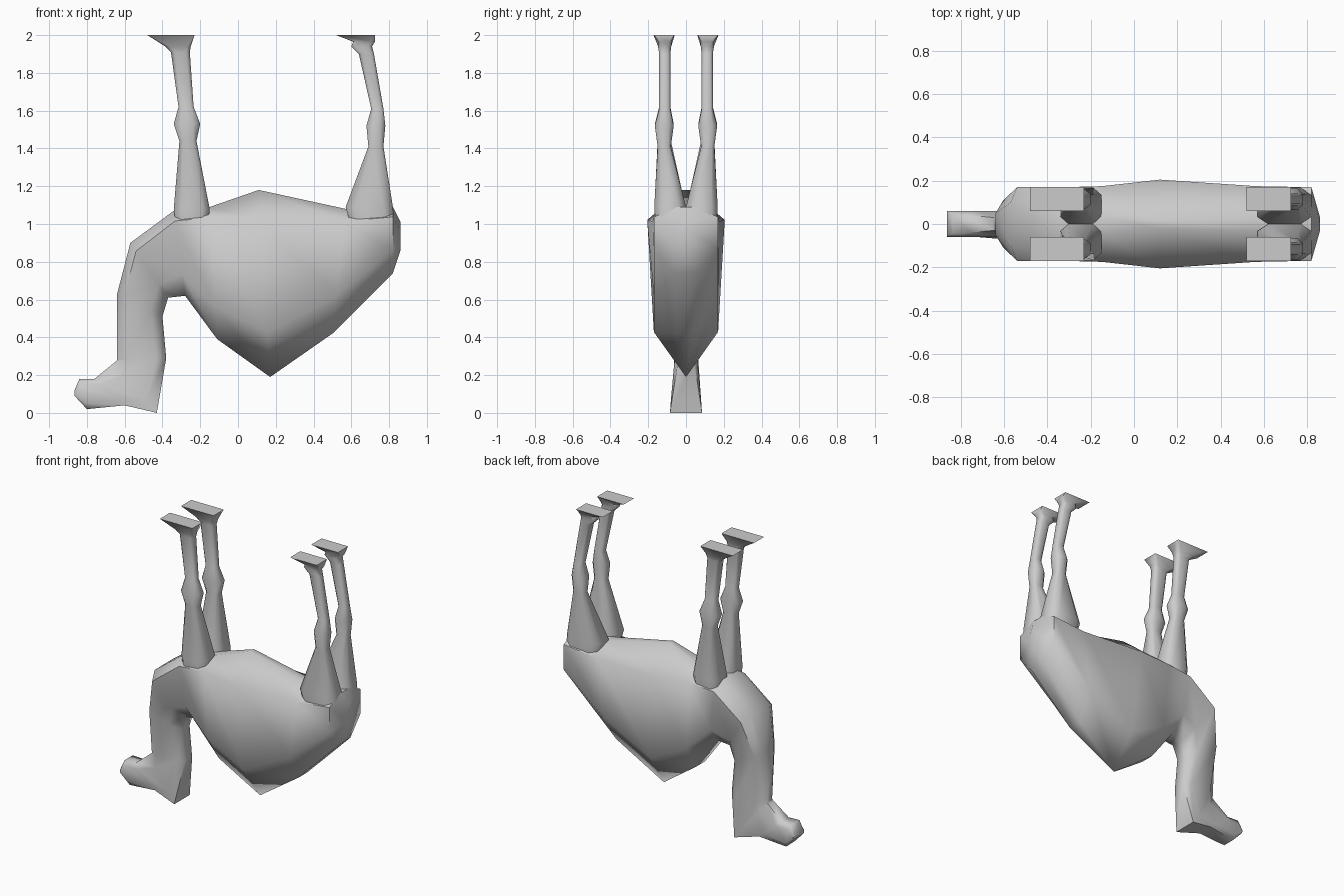
import bpy, bmesh, math

cube = bpy.data.objects.get("Cube")
if cube:
    bpy.data.objects.remove(cube, do_unlink=True)

grey = bpy.data.materials.new("plain grey")
grey.use_nodes = True
colour = (0.6, 0.6, 0.6, 1)
grey.diffuse_color = colour
grey.node_tree.nodes["Principled BSDF"].inputs["Base Color"].default_value = colour


def loft(name, rings, angle):
    """Skin closed rings of equal length and cap both ends."""
    bm = bmesh.new()
    loops = [[bm.verts.new(p) for p in ring] for ring in rings]
    n = len(loops[0])
    for a, b in zip(loops, loops[1:]):
        for i in range(n):
            j = (i + 1) % n
            bm.faces.new((a[i], a[j], b[j], b[i]))
    bm.faces.new(loops[0])
    bm.faces.new(loops[-1])
    bmesh.ops.remove_doubles(bm, verts=bm.verts, dist=0.001)
    bmesh.ops.recalc_face_normals(bm, faces=bm.faces)
    mesh = bpy.data.meshes.new(name)
    bm.to_mesh(mesh)
    bm.free()
    mesh.materials.append(grey)
    ob = bpy.data.objects.new(name, mesh)
    bpy.context.collection.objects.link(ob)
    bpy.ops.object.select_all(action="DESELECT")
    ob.select_set(True)
    bpy.context.view_layer.objects.active = ob
    bpy.ops.object.shade_smooth_by_angle(angle=math.radians(angle))
    return ob


def body_ring(a, b, wa, f1, w1, f2, w2, wb):
    """Symmetric section from outline point a to b, half widths at four levels."""
    half = [(a[0] + (b[0] - a[0]) * f, w, a[1] + (b[1] - a[1]) * f)
            for f, w in ((0, wa), (f1, w1), (f2, w2), (1, wb))]
    return half + [(x, -y, z) for x, y, z in reversed(half)]


def leg_ring(z, x0, x1, y0, y1, c):
    """Box section with corners cut by fraction c."""
    cx, cy, rx, ry = (x0 + x1) / 2, (y0 + y1) / 2, (x1 - x0) / 2, (y1 - y0) / 2
    k = 1 - c
    unit = [(1, k), (k, 1), (-k, 1), (-1, k), (-1, -k), (-k, -1), (k, -1), (1, -k)]
    return [(cx + u * rx, cy + v * ry, z) for u, v in unit]


# Trunk, neck and head in one skin, rump to muzzle
loft("body", [body_ring(*r) for r in (
    ((.86, 1.01), (.86, .86), 0, .3, .03, .7, .03, 0),
    ((.82, 1.09), (.82, .74), .05, .15, .17, .65, .17, .06),
    ((.57, 1.08), (.5, .42), .03, .1, .175, .7, .17, .05),
    ((.11, 1.18), (.17, .19), .02, .16, .205, .76, .17, 0),
    ((-.15, 1.09), (-.11, .39), .04, .08, .175, .75, .165, .05),
    ((-.34, 1.07), (-.28, .62), .08, .12, .17, .75, .15, .05),
    ((-.57, .9), (-.37, .61), .1, .15, .17, .75, .12, .05),
    ((-.64, .63), (-.4, .51), .05, .15, .11, .75, .09, .04),
    ((-.64, .28), (-.38, .29), .03, .2, .065, .8, .06, .04),
    ((-.65, .27), (-.43, 0), .03, .25, .06, .75, .08, .085),
    ((-.76, .18), (-.6, .04), .04, .2, .06, .8, .06, .055),
    ((-.84, .18), (-.8, .02), .045, .2, .06, .8, .06, .045),
    ((-.865, .12), (-.865, .09), .05, .2, .06, .8, .06, .05),
)], 60)

# Leg sections: height, x range, y range, corner cut
FORELEG = (
    (.98, -.33, -.16, .0, .16, .4),
    (1.08, -.34, -.15, .0, .168, .4),
    (1.44, -.31, -.22, .08, .15, .4),
    (1.53, -.34, -.2, .065, .165, .5),
    (1.62, -.315, -.235, .083, .142, .4),
    (1.91, -.355, -.255, .083, .142, .4),
    (1.94, -.385, -.25, .078, .148, .3),
    (2, -.48, -.23, .06, .172, .02),
)
HINDLEG = (
    (.98, .6, .83, .0, .16, .4),
    (1.09, .57, .82, .0, .168, .4),
    (1.41, .69, .77, .08, .15, .4),
    (1.52, .68, .78, .065, .165, .5),
    (1.61, .705, .77, .083, .142, .4),
    (1.9, .64, .72, .083, .142, .4),
    (1.94, .6, .71, .078, .148, .4),
    (1.965, .61, .725, .078, .148, .3),
    (2, .52, .725, .06, .172, .02),
)

for label, sections in (("foreleg", FORELEG), ("hindleg", HINDLEG)):
    for side, s in (("left", 1), ("right", -1)):
        rings = [[(x, s * y, z) for x, y, z in leg_ring(*r)] for r in sections]
        loft(side + "_" + label, rings, 60)
